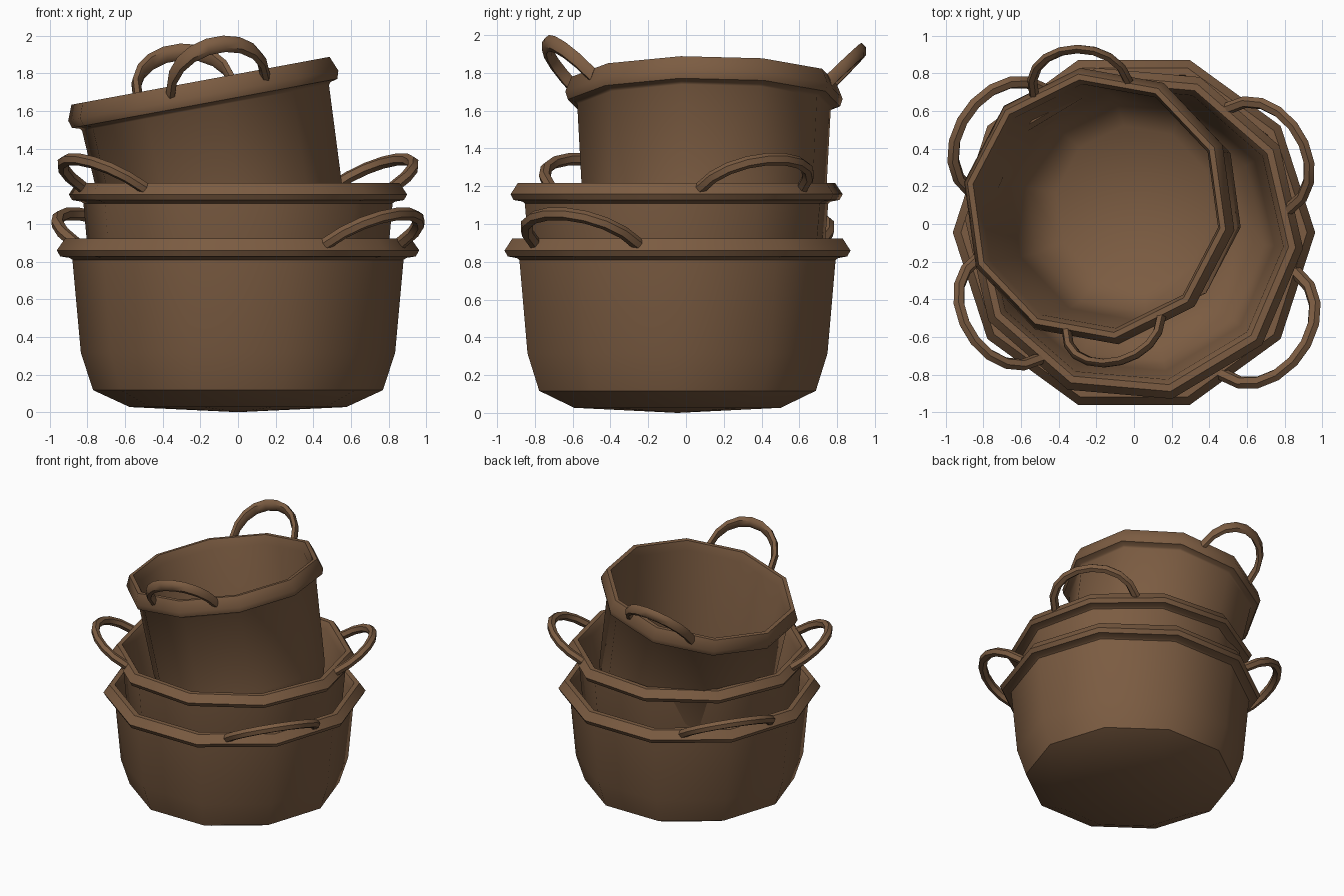
import bpy, bmesh, math
from mathutils import Matrix, Vector

if "Cube" in bpy.data.objects:
    bpy.data.objects.remove(bpy.data.objects["Cube"])

brown = bpy.data.materials.new("warm brown")
brown.diffuse_color = (0.2, 0.107, 0.054, 1)
brown.use_nodes = True
brown.node_tree.nodes["Principled BSDF"].inputs["Base Color"].default_value = brown.diffuse_color

SIDES = 10
RIM_TOP = 0.925
# radius, height: outside from the base up, over the rim, then down the inside
PROFILE = [(0.575, 0.027), (0.77, 0.117), (0.835, 0.315), (0.88, 0.81),
           (0.895, 0.82), (0.945, 0.828), (0.963, 0.86), (0.92, 0.922),
           (0.88, 0.922), (0.85, 0.87), (0.80, 0.33), (0.74, 0.15),
           (0.56, 0.065)]


def finish(bm, name, matrix):
    bm.transform(matrix)
    bmesh.ops.recalc_face_normals(bm, faces=bm.faces)
    me = bpy.data.meshes.new(name)
    bm.to_mesh(me)
    bm.free()
    me.materials.append(brown)
    ob = bpy.data.objects.new(name, me)
    bpy.context.collection.objects.link(ob)
    bpy.ops.object.select_all(action='DESELECT')
    ob.select_set(True)
    bpy.context.view_layer.objects.active = ob
    bpy.ops.object.shade_smooth_by_angle(angle=math.radians(46))


def bridge(bm, rings):
    for a, b in zip(rings, rings[1:]):
        n = len(a)
        for i in range(n):
            j = (i + 1) % n
            bm.faces.new((a[i], a[j], b[j], b[i]))


def fan(bm, ring, z):
    c = bm.verts.new((0, 0, z))
    for i in range(len(ring)):
        bm.faces.new((c, ring[i], ring[(i + 1) % len(ring)]))


# lathed pot body with a thick rim
def body(name, matrix):
    bm = bmesh.new()
    rings = []
    for r, z in PROFILE:
        angles = [2 * math.pi * i / SIDES for i in range(SIDES)]
        rings.append([bm.verts.new((r * math.cos(a), r * math.sin(a), z)) for a in angles])
    bridge(bm, rings)
    fan(bm, rings[0], 0.0)
    fan(bm, rings[-1], 0.05)
    finish(bm, name, matrix)


# arched tube handle that leans up and out over one rim corner
def handle(name, matrix, corner):
    bm = bmesh.new()
    path = []
    steps = 9
    for i in range(steps + 1):
        t = math.pi * i / steps
        s = max(math.sin(t), 0) ** 0.9
        path.append(Vector((0.82 + 0.27 * s, 0.335 * math.cos(t), 0.895 + 0.16 * s)))
    normal = Vector((-0.16, 0, 0.27)).normalized()
    rings = []
    for i, p in enumerate(path):
        tangent = (path[min(i + 1, steps)] - path[max(i - 1, 0)]).normalized()
        side = tangent.cross(normal)
        rings.append([bm.verts.new(p + 0.034 * (math.cos(k * math.pi / 3) * side
                                                + math.sin(k * math.pi / 3) * normal))
                      for k in range(6)])
    bridge(bm, rings)
    bm.faces.new(rings[0])
    bm.faces.new(rings[-1])
    finish(bm, name, matrix @ Matrix.Rotation(corner, 4, 'Z'))


# name, centre of rim top, turn, tilt, width scale, height scale, handle corner
POTS = [("bottom_pot", (0, -0.045, 0.925), 0, 0, 1.0, 1.0, -36),
        ("middle_pot", (0, -0.05, 1.22), -5, 0, 0.937, 0.96, 36),
        ("top_pot", (-0.20, 0.095, 1.765), -10, -10.5, 0.77, 1.3, -72)]

for name, top, turn, tilt, w, h, corner in POTS:
    m = (Matrix.Translation(top)
         @ Matrix.Rotation(math.radians(tilt), 4, 'Y')
         @ Matrix.Rotation(math.radians(turn), 4, 'Z')
         @ Matrix.Diagonal((w, w, h, 1))
         @ Matrix.Translation((0, 0, -RIM_TOP)))
    body(name, m)
    for k, label in enumerate(("front", "back")):
        handle(f"{name}_{label}_handle", m, math.radians(corner + 180 * k))
